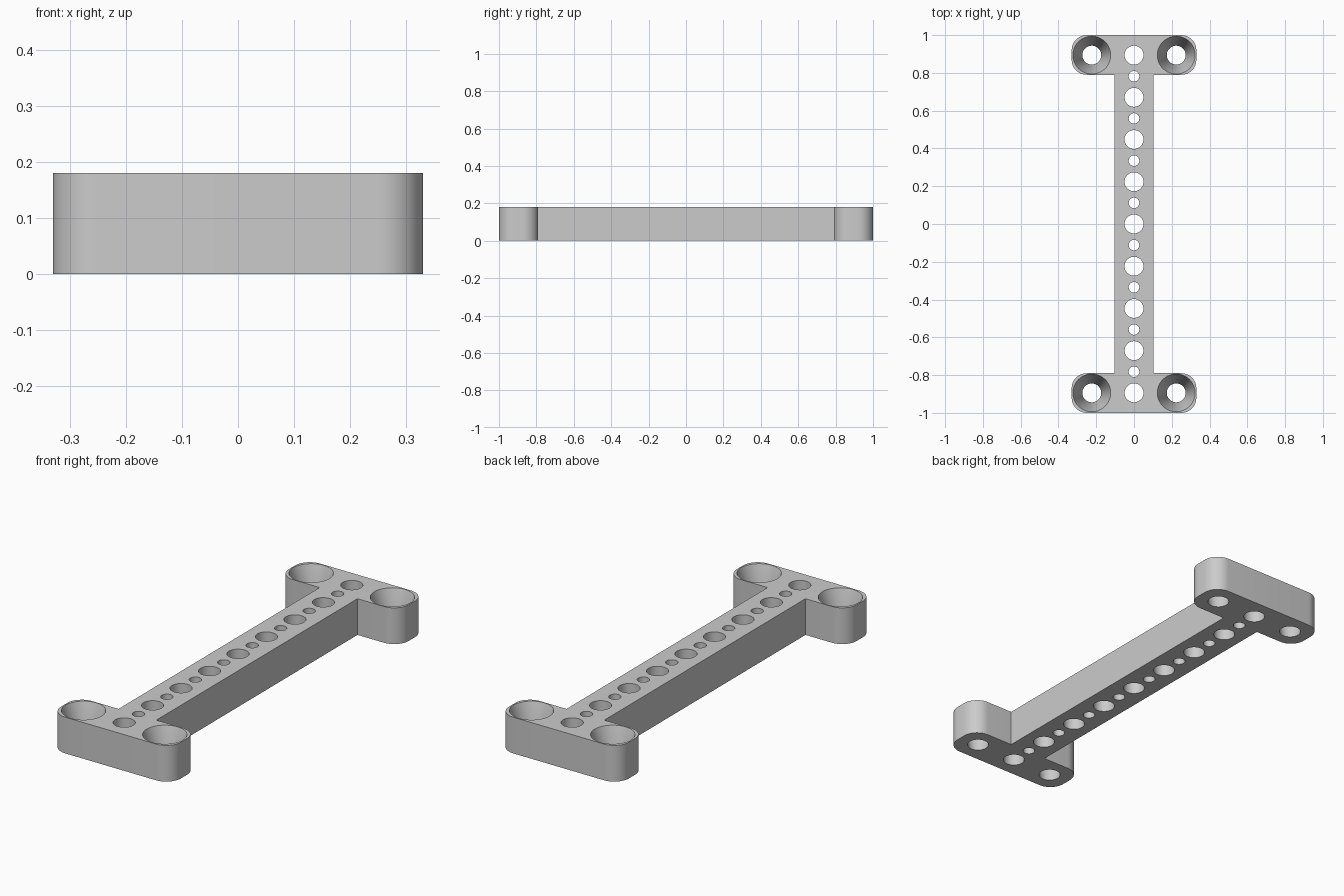
import bpy, bmesh
from math import pi, sin, cos, radians

cube = bpy.data.objects.get("Cube")
if cube:
    bpy.data.objects.remove(cube, do_unlink=True)

HEIGHT = 0.18
HALF_W, HALF_L = 0.33, 1.0
BAR_W, HEAD_Y = 0.104, 0.79
CORNER = 0.08
PITCH = 0.2235

grey = bpy.data.materials.new("plain grey")
grey.use_nodes = True
grey.diffuse_color = (0.6, 0.6, 0.6, 1)
grey.node_tree.nodes["Principled BSDF"].inputs["Base Color"].default_value = (0.6, 0.6, 0.6, 1)


def make_object(name, bm):
    bmesh.ops.recalc_face_normals(bm, faces=bm.faces)
    mesh = bpy.data.meshes.new(name)
    bm.to_mesh(mesh)
    bm.free()
    obj = bpy.data.objects.new(name, mesh)
    bpy.context.collection.objects.link(obj)
    obj.data.materials.append(grey)
    return obj


def arc(cx, cy, start, steps=12):
    """Quarter circle for a rounded corner."""
    angles = [start + pi / 2 * i / steps for i in range(steps + 1)]
    return [(cx + CORNER * cos(a), cy + CORNER * sin(a)) for a in angles]


def add_ring_solid(bm, x, y, rings, sides=64):
    """Closed turned solid from (radius, z) rings."""
    loops = [[bm.verts.new((x + r * cos(2 * pi * i / sides), y + r * sin(2 * pi * i / sides), z))
              for i in range(sides)] for r, z in rings]
    for low, high in zip(loops, loops[1:]):
        for i in range(sides):
            j = (i + 1) % sides
            bm.faces.new((low[i], low[j], high[j], high[i]))
    bm.faces.new(loops[0][::-1])
    bm.faces.new(loops[-1])


# I-shaped plate: one quarter-pair of the outline, then turned half way round
half = [(BAR_W, HEAD_Y)]
half += arc(HALF_W - CORNER, HEAD_Y + CORNER, -pi / 2)
half += arc(HALF_W - CORNER, HALF_L - CORNER, 0)
half += arc(CORNER - HALF_W, HALF_L - CORNER, pi / 2)
half += arc(CORNER - HALF_W, HEAD_Y + CORNER, pi)
half += [(-BAR_W, HEAD_Y)]
outline = half + [(-x, -y) for x, y in half]

bm = bmesh.new()
base = bm.faces.new([bm.verts.new((x, y, 0)) for x, y in outline])
top = bmesh.ops.extrude_face_region(bm, geom=[base])["geom"]
bmesh.ops.translate(bm, vec=(0, 0, HEIGHT), verts=[v for v in top if isinstance(v, bmesh.types.BMVert)])
plate = make_object("mounting_plate", bm)

# Hole cutters: alternating large and small holes along the bar
bm = bmesh.new()
for i in range(-8, 9):
    radius = 0.05 if i % 2 == 0 else 0.028
    add_ring_solid(bm, 0, i * PITCH / 2, [(radius, -0.05), (radius, HEIGHT + 0.05)])

# Tapered screw holes in the four corners
for sx in (-1, 1):
    for sy in (-1, 1):
        add_ring_solid(bm, sx * PITCH, sy * PITCH * 4,
                       [(0.05, -0.05), (0.05, 0.02), (0.1, HEIGHT), (0.1, HEIGHT + 0.05)])
cutter = make_object("hole_cutter", bm)
cutter.hide_render = True

cut = plate.modifiers.new("holes", "BOOLEAN")
cut.operation = "DIFFERENCE"
cut.solver = "EXACT"
cut.object = cutter

bpy.ops.object.select_all(action="DESELECT")
plate.select_set(True)
bpy.context.view_layer.objects.active = plate
bpy.ops.object.modifier_apply(modifier=cut.name)
bpy.data.objects.remove(cutter, do_unlink=True)
bpy.ops.object.shade_smooth_by_angle(angle=radians(30))
